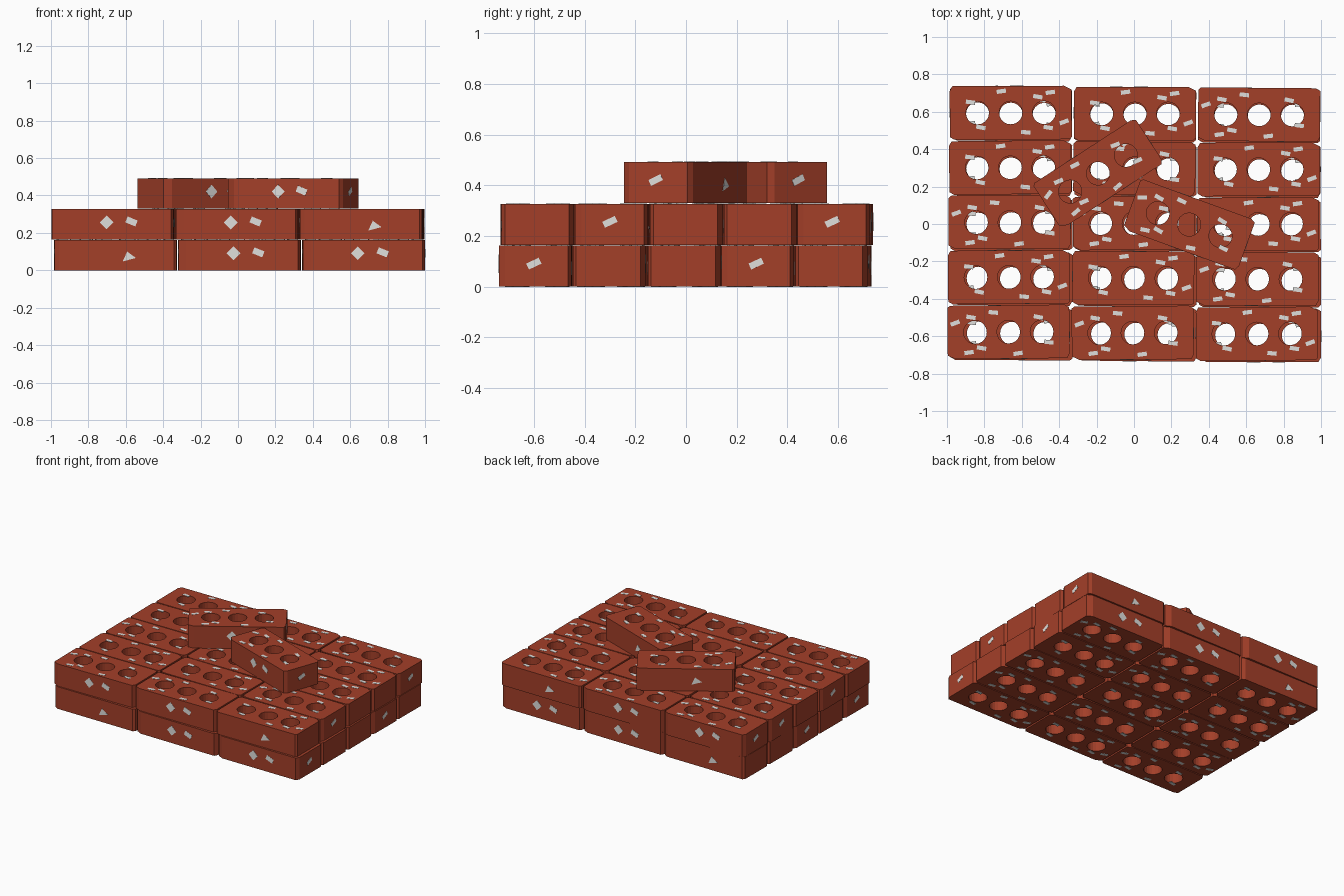
import bpy, bmesh, math, random
from mathutils import Matrix, Vector

random.seed(4)
if "Cube" in bpy.data.objects:
    bpy.data.objects.remove(bpy.data.objects["Cube"], do_unlink=True)

LENGTH, WIDTH, HEIGHT, PITCH = 0.652, 0.286, 0.162, 0.165
HOLE_RADIUS, HOLE_STEP = 0.062, 0.178


def material(name, rgb):
    mat = bpy.data.materials.new(name)
    mat.use_nodes = True
    mat.diffuse_color = (*rgb, 1)
    mat.node_tree.nodes["Principled BSDF"].inputs["Base Color"].default_value = (*rgb, 1)
    return mat


clay = material("red clay", (0.37, 0.05, 0.022))
grit = material("pale grit", (0.74, 0.74, 0.72))


def add_loop(curve, points):
    spline = curve.splines.new("POLY")
    spline.points.add(len(points) - 1)
    for p, (x, y) in zip(spline.points, points):
        p.co = (x, y, 0, 1)
    spline.use_cyclic_u = True


def brick_body():
    """Rectangle with uneven chipped corners and three round holes, extruded."""
    curve = bpy.data.curves.new("brick_profile", "CURVE")
    curve.dimensions, curve.fill_mode, curve.extrude = "2D", "BOTH", HEIGHT / 2
    a, b = LENGTH / 2, WIDTH / 2
    add_loop(curve, [(a - 0.014, -b), (a, 0.025 - b), (a, b - 0.014), (a - 0.024, b),
                     (0.014 - a, b), (-a, b - 0.012), (-a, 0.02 - b), (0.04 - a, -b)])
    for i in (-1, 0, 1):
        add_loop(curve, [(i * HOLE_STEP + HOLE_RADIUS * math.cos(t * math.tau / 20),
                          HOLE_RADIUS * math.sin(t * math.tau / 20)) for t in range(20)])
    helper = bpy.data.objects.new("brick_profile", curve)
    bpy.context.collection.objects.link(helper)
    mesh = bpy.data.meshes.new_from_object(
        helper.evaluated_get(bpy.context.evaluated_depsgraph_get()))
    bpy.data.objects.remove(helper)
    return mesh


def fleck(bm, face, u, v, w, h, angle, triangle=False):
    """Thin grit plate lying on a face frame."""
    m = (face @ Matrix.Translation((u, v, 0)) @ Matrix.Rotation(math.radians(angle), 4, "Z")
         @ Matrix.Diagonal((w, h, 0.003, 1)))
    if triangle:
        new = bmesh.ops.create_cone(bm, cap_ends=True, segments=3, radius1=0.5,
                                    radius2=0.5, depth=1, matrix=m)
    else:
        new = bmesh.ops.create_cube(bm, size=1, matrix=m)
    for f in {f for vert in new["verts"] for f in vert.link_faces}:
        f.material_index = 1


def frame(normal, right):
    """Matrix of a brick side, its z along the normal."""
    n, r = Vector(normal), Vector(right)
    m = Matrix((r, n.cross(r), n)).transposed().to_4x4()
    half = Vector((LENGTH, WIDTH, HEIGHT)) / 2
    m.translation = Vector([n[i] * half[i] for i in range(3)])
    return m


# One shared brick mesh with its grit
mesh = brick_body()
mesh.name = "brick"
mesh.materials.clear()
mesh.materials.append(clay)
mesh.materials.append(grit)
bm = bmesh.new()
bm.from_mesh(mesh)
bmesh.ops.remove_doubles(bm, verts=bm.verts, dist=0.0001)
bmesh.ops.recalc_face_normals(bm, faces=bm.faces)
for f in bm.faces:
    f.material_index = 0
    f.smooth = False
front, back = frame((0, -1, 0), (1, 0, 0)), frame((0, 1, 0), (-1, 0, 0))
fleck(bm, front, -0.033, 0.01, 0.052, 0.052, 45)
fleck(bm, front, 0.1, 0.015, 0.058, 0.034, -22)
fleck(bm, back, 0.07, -0.01, 0.085, 0.06, 15, True)
fleck(bm, frame((1, 0, 0), (0, 1, 0)), -0.005, 0.01, 0.055, 0.026, 25)
spots = [(-0.2, 0.08, -10), (-0.08, 0.105, -6), (0.16, 0.078, -12), (-0.285, 0.05, 20),
         (-0.212, -0.108, 8), (-0.145, -0.085, -10), (0.215, -0.057, -8), (0.05, -0.115, 8)]
for normal in ((0, 0, 1), (0, 0, -1)):
    for u, v, angle in spots:
        fleck(bm, frame(normal, (1, 0, 0)), u, v, 0.05, 0.022, angle)
bm.to_mesh(mesh)
bm.free()


def brick(name, x, y, level, degrees):
    obj = bpy.data.objects.new(name, mesh)
    obj.location = (x, y, level * PITCH + HEIGHT / 2)
    obj.rotation_euler.z = math.radians(degrees)
    bpy.context.collection.objects.link(obj)


# Two full courses, T marks bricks turned end for end
courses = [("lower", 0.01, -0.004, ["T..", ".TT", "T.T", ".T.", ".TT"]),
           ("upper", -0.004, 0.004, ["..T", "TT.", "..T", "T.T", "TT."])]
for level, (name, shift_x, shift_y, rows) in enumerate(courses):
    for r, row in enumerate(rows):
        for c, mark in enumerate(row):
            lean = random.uniform(-0.7, 0.7)
            drift = shift_x + (0.003 * (r - 1) if level else -0.001 * r)
            brick(f"{name}_brick_{r + 1}_{c + 1}", (c - 1) * 0.664 + drift,
                  (r - 2) * 0.293 + shift_y - (c - 1) * 0.005, level,
                  lean + (180 if mark == "T" else 0))

# Two loose bricks on top
brick("loose_brick_left", -0.192, 0.27, 2, 33)
brick("loose_brick_right", 0.295, -0.003, 2, -20)
